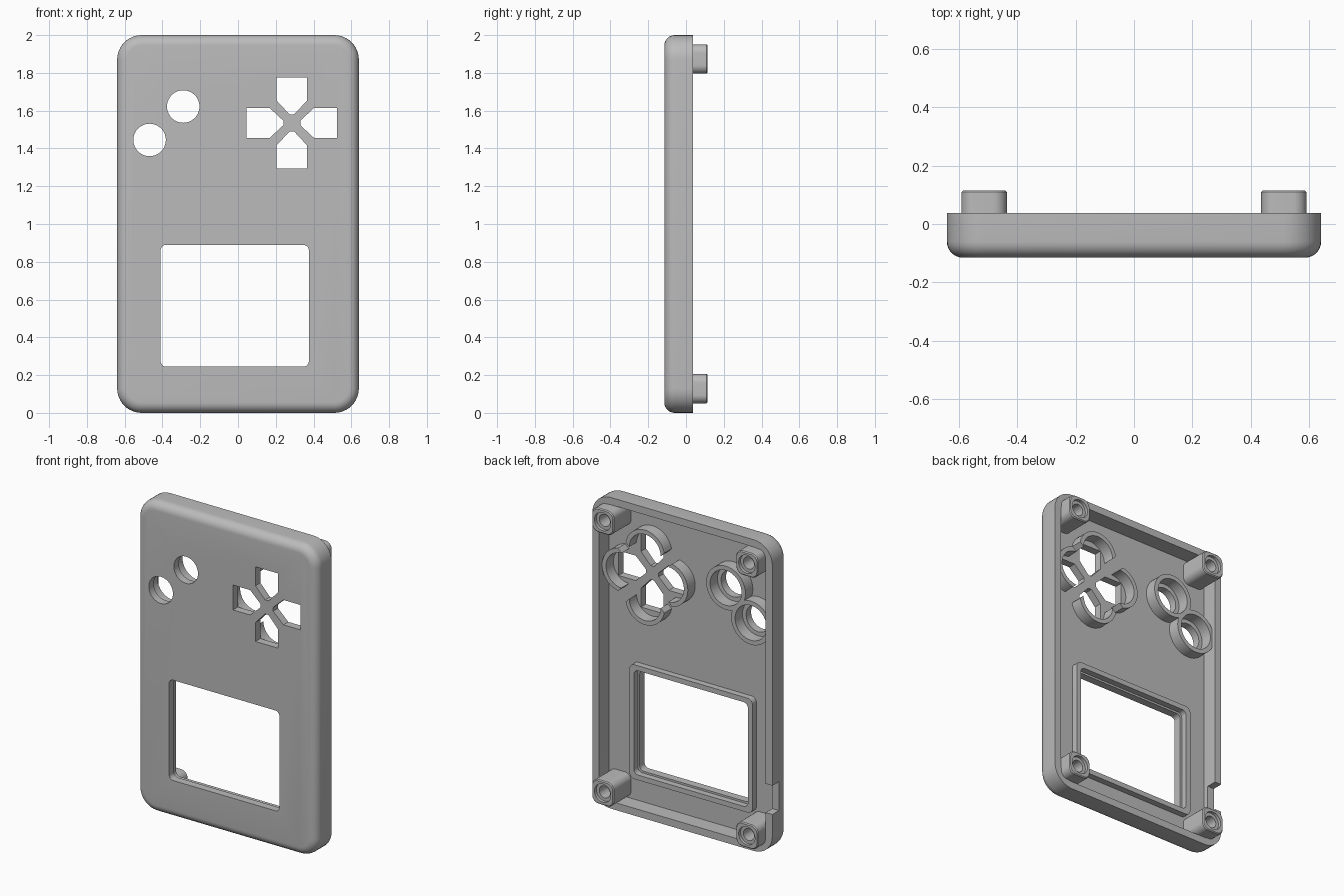
import bpy, bmesh
from math import sin, cos, pi

cube = bpy.data.objects.get("Cube")
if cube:
    bpy.data.objects.remove(cube, do_unlink=True)

grey = bpy.data.materials.new("plain grey")
grey.use_nodes = True
grey.diffuse_color = (0.5, 0.5, 0.5, 1)
grey.node_tree.nodes["Principled BSDF"].inputs["Base Color"].default_value = (0.5, 0.5, 0.5, 1)


def rounded(cx, cz, w, h, r, steps=10):
    """Rounded rectangle outline in the x-z plane."""
    pts = []
    for q, (sx, sz) in enumerate([(1, 1), (-1, 1), (-1, -1), (1, -1)]):
        for i in range(steps):
            a = (q + i / (steps - 1 if r < min(w, h) / 2 else steps)) * pi / 2
            pts.append((cx + sx * (w / 2 - r) + r * cos(a),
                        cz + sz * (h / 2 - r) + r * sin(a)))
    return pts


def circle(cx, cz, r):
    return rounded(cx, cz, 2 * r, 2 * r, r)


def loft(name, sections):
    """Solid through (outline, y) sections, capped at both ends."""
    bm = bmesh.new()
    loops = [[bm.verts.new((x, y, z)) for x, z in pts] for pts, y in sections]
    n = len(loops[0])
    for a, b in zip(loops, loops[1:]):
        for i in range(n):
            j = (i + 1) % n
            bm.faces.new((a[i], a[j], b[j], b[i]))
    bm.faces.new(loops[0])
    bm.faces.new(loops[-1])
    bmesh.ops.recalc_face_normals(bm, faces=bm.faces)
    me = bpy.data.meshes.new(name)
    bm.to_mesh(me)
    bm.free()
    ob = bpy.data.objects.new(name, me)
    bpy.context.collection.objects.link(ob)
    me.materials.append(grey)
    return ob


def prism(name, pts, y0, y1):
    return loft(name, [(pts, y0), (pts, y1)])


def activate(ob):
    bpy.ops.object.select_all(action='DESELECT')
    ob.select_set(True)
    bpy.context.view_layer.objects.active = ob


def cut(ob, tool, operation='DIFFERENCE'):
    mod = ob.modifiers.new("cut", 'BOOLEAN')
    mod.object, mod.operation, mod.solver = tool, operation, 'EXACT'
    activate(ob)
    bpy.ops.object.modifier_apply(modifier=mod.name)
    bpy.data.objects.remove(tool, do_unlink=True)


def turn(pts, k, cx, cz):
    """Quarter turns about the origin, then shift to a centre."""
    for _ in range(k):
        pts = [(-z, x) for x, z in pts]
    return [(x + cx, z + cz) for x, z in pts]


FRONT, FLOOR, RIM, BACK = -0.115, -0.065, 0.037, 0.115
WALL, GUARD = 0.047, 0.01
parts = []

# Shell: rounded tray with a filleted front edge
fillet = 0.055
sections = []
for i in range(8):
    a = i / 7 * pi / 2
    inset = fillet * (1 - sin(a))
    sections.append((rounded(0, 1, 1.28 - 2 * inset, 2 - 2 * inset, 0.13 - inset),
                     FRONT + fillet * (1 - cos(a))))
sections.append((sections[-1][0], RIM))
shell = loft("shell", sections)
cut(shell, prism("cavity", rounded(0, 1, 1.28 - 2 * WALL, 2 - 2 * WALL, 0.08), FLOOR, 0.3))
parts.append(shell)

# Screen opening and its raised frame
sx, sz, sw, sh = -0.0175, 0.567, 0.785, 0.645
cut(shell, prism("window", rounded(sx, sz, sw, sh, 0.03), -0.3, 0.3))
frame = prism("screen_frame", rounded(sx, sz, sw + 0.09, sh + 0.09, 0.035), FLOOR - 0.01, -0.025)
cut(frame, prism("frame_hole", rounded(sx, sz, sw + 0.025, sh + 0.025, 0.03), -0.3, 0.3))
parts.append(frame)

# Round button holes with guard rings behind
for name, x, z in (("upper", -0.29, 1.622), ("lower", -0.468, 1.445)):
    cut(shell, prism("hole", circle(x, z, 0.086), -0.3, 0.3))
    ring = prism(name + "_button_ring", circle(x, z, 0.14), FLOOR - 0.01, GUARD)
    cut(ring, prism("bore", circle(x, z, 0.112), -0.3, 0.3))
    parts.append(ring)

# Direction pad: four pointed holes, each with an open guard ring
px, pz = 0.285, 1.535
arm = [(-0.08, 0.24), (-0.08, 0.118), (-0.012, 0.045),
       (0.012, 0.045), (0.08, 0.118), (0.08, 0.24)]
wedge = [(0, 0.055), (0.6, 0.655), (-0.6, 0.655)]
for k, side in enumerate(("top", "right", "bottom", "left")):
    cut(shell, prism("arm_hole", turn(arm, k, px, pz), -0.3, 0.3))
    guard = prism(side + "_pad_guard", turn(circle(0, 0.165, 0.14), k, px, pz), FLOOR - 0.01, GUARD)
    cut(guard, prism("bore", turn(circle(0, 0.165, 0.112), k, px, pz), -0.3, 0.3))
    cut(guard, prism("sector", turn(wedge, k, px, pz), -0.4, 0.4), 'INTERSECT')
    parts.append(guard)

# Notch in the side wall
cut(shell, prism("notch", rounded(-0.65, 0.362, 0.16, 0.185, 0.001, 2), -0.03, 0.3))

# Corner screw posts with stepped holes
for x, side in ((0.5125, "left"), (-0.5125, "right")):
    for z, level in ((0.128, "lower"), (1.873, "upper")):
        body = rounded(x, z, 0.155, 0.155, 0.045)
        lip = rounded(x, z, 0.143, 0.143, 0.039)
        post = loft(f"{level}_{side}_post", [(body, FLOOR - 0.01), (body, BACK - 0.006), (lip, BACK)])
        cut(post, prism("counterbore", circle(x, z, 0.058), BACK - 0.02, 0.3))
        cut(post, prism("screw_hole", circle(x, z, 0.038), -0.03, 0.3))
        parts.append(post)

for ob in parts:
    activate(ob)
    bpy.ops.object.shade_smooth_by_angle(angle=pi / 6)
